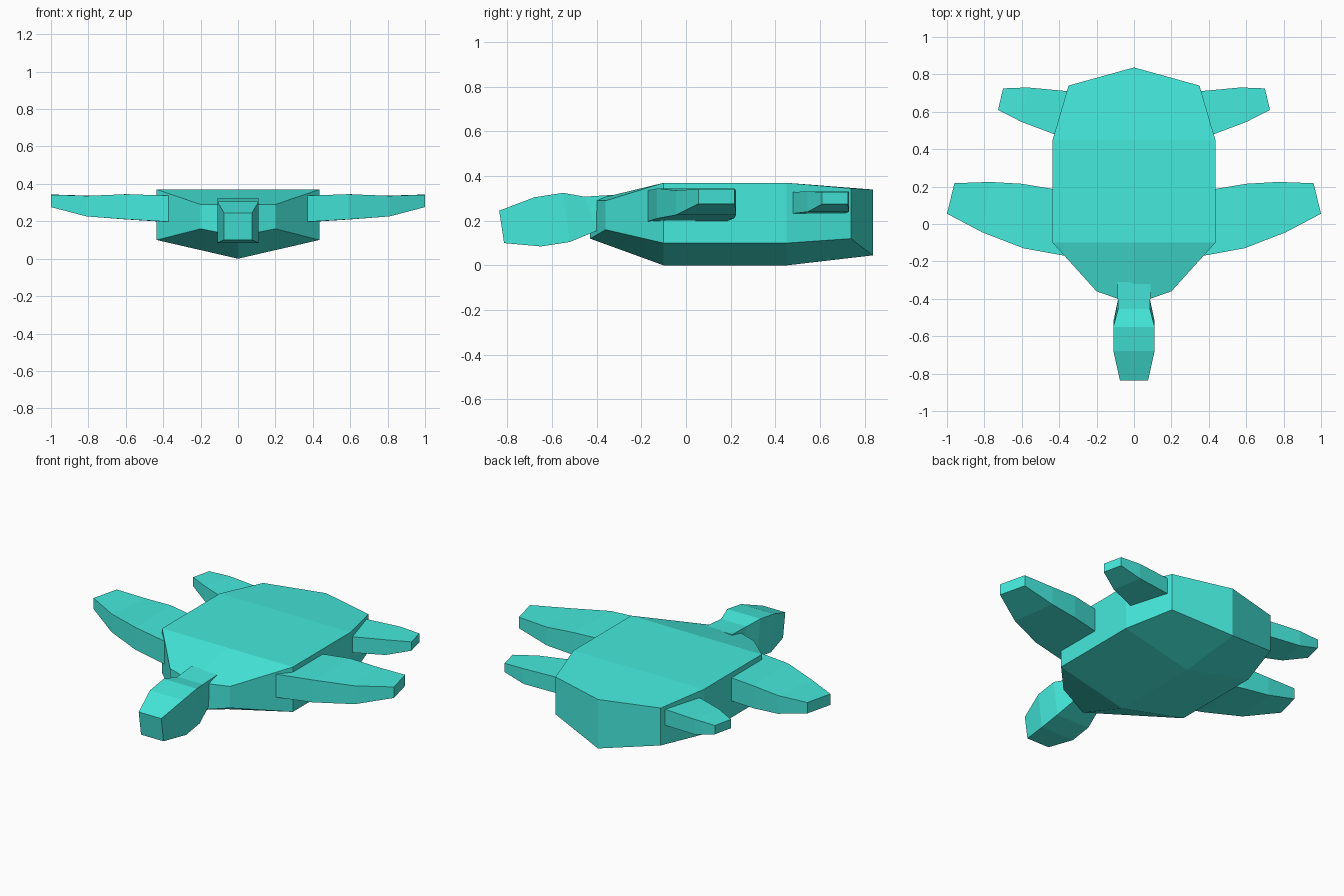
import bpy, bmesh

if "Cube" in bpy.data.objects:
    bpy.data.objects.remove(bpy.data.objects["Cube"])

teal = bpy.data.materials.new("teal")
teal.diffuse_color = (0.06, 0.82, 0.72, 1)
teal.use_nodes = True
teal.node_tree.nodes["Principled BSDF"].inputs["Base Color"].default_value = teal.diffuse_color


def loft(name, rings):
    """Skin a closed solid over rings of equal point count."""
    bm = bmesh.new()
    loops = [[bm.verts.new(p) for p in ring] for ring in rings]
    n = len(loops[0])
    for a, b in zip(loops, loops[1:]):
        for i in range(n):
            j = (i + 1) % n
            bm.faces.new((a[i], a[j], b[j], b[i]))
    # End caps are split down the middle so bent ends stay flat-faced
    for ring in (loops[0], loops[-1]):
        if n == 6:
            bm.faces.new((ring[0], ring[1], ring[4], ring[5]))
            bm.faces.new(ring[1:5])
        else:
            bm.faces.new(ring)
    bmesh.ops.recalc_face_normals(bm, faces=bm.faces)
    mesh = bpy.data.meshes.new(name)
    bm.to_mesh(mesh)
    bm.free()
    mesh.materials.append(teal)
    obj = bpy.data.objects.new(name, mesh)
    bpy.context.collection.objects.link(obj)
    return obj


# Shell: half width, side y, centre y, top side z, top centre z, side bottom z, keel z
shell = [
    (0.20, -0.36, -0.43, 0.29, 0.29, 0.16, 0.12),
    (0.435, -0.10, -0.10, 0.37, 0.37, 0.10, 0.0),
    (0.435, 0.45, 0.45, 0.37, 0.37, 0.10, 0.0),
    (0.35, 0.74, 0.837, 0.345, 0.34, 0.12, 0.045),
]
loft("shell", [
    [(-w, ys, ts), (0, yc, tc), (w, ys, ts), (w, ys, bs), (0, yc, kz), (-w, ys, bs)]
    for w, ys, yc, ts, tc, bs, kz in shell])

# Head and neck: half width, top y, top z, bottom y, bottom z
head = [
    (0.09, -0.31, 0.317, -0.28, 0.18),
    (0.085, -0.455, 0.308, -0.40, 0.155),
    (0.11, -0.55, 0.325, -0.52, 0.105),
    (0.11, -0.68, 0.305, -0.65, 0.085),
    (0.075, -0.837, 0.245, -0.815, 0.10),
]
loft("head", [
    [(-w, yt, zt), (w, yt, zt), (w, yb, zb), (-w, yb, zb)]
    for w, yt, zt, yb, zb in head])

# Flippers: leading x, y, trailing x, y, top z, bottom z
front = [
    (0.33, -0.177, 0.36, 0.175, 0.335, 0.195),
    (0.59, -0.13, 0.60, 0.215, 0.345, 0.21),
    (0.81, -0.045, 0.77, 0.225, 0.336, 0.226),
    (1.0, 0.055, 0.96, 0.218, 0.342, 0.276),
]
rear = [
    (0.36, 0.455, 0.30, 0.705, 0.327, 0.23),
    (0.60, 0.545, 0.57, 0.73, 0.332, 0.24),
    (0.727, 0.61, 0.70, 0.725, 0.328, 0.275),
]
for label, table in (("front", front), ("rear", rear)):
    for side, s in (("left", 1), ("right", -1)):
        loft(f"{label}_flipper_{side}", [
            [(s * lx, ly, zt), (s * tx, ty, zt), (s * tx, ty, zb), (s * lx, ly, zb)]
            for lx, ly, tx, ty, zt, zb in table])
